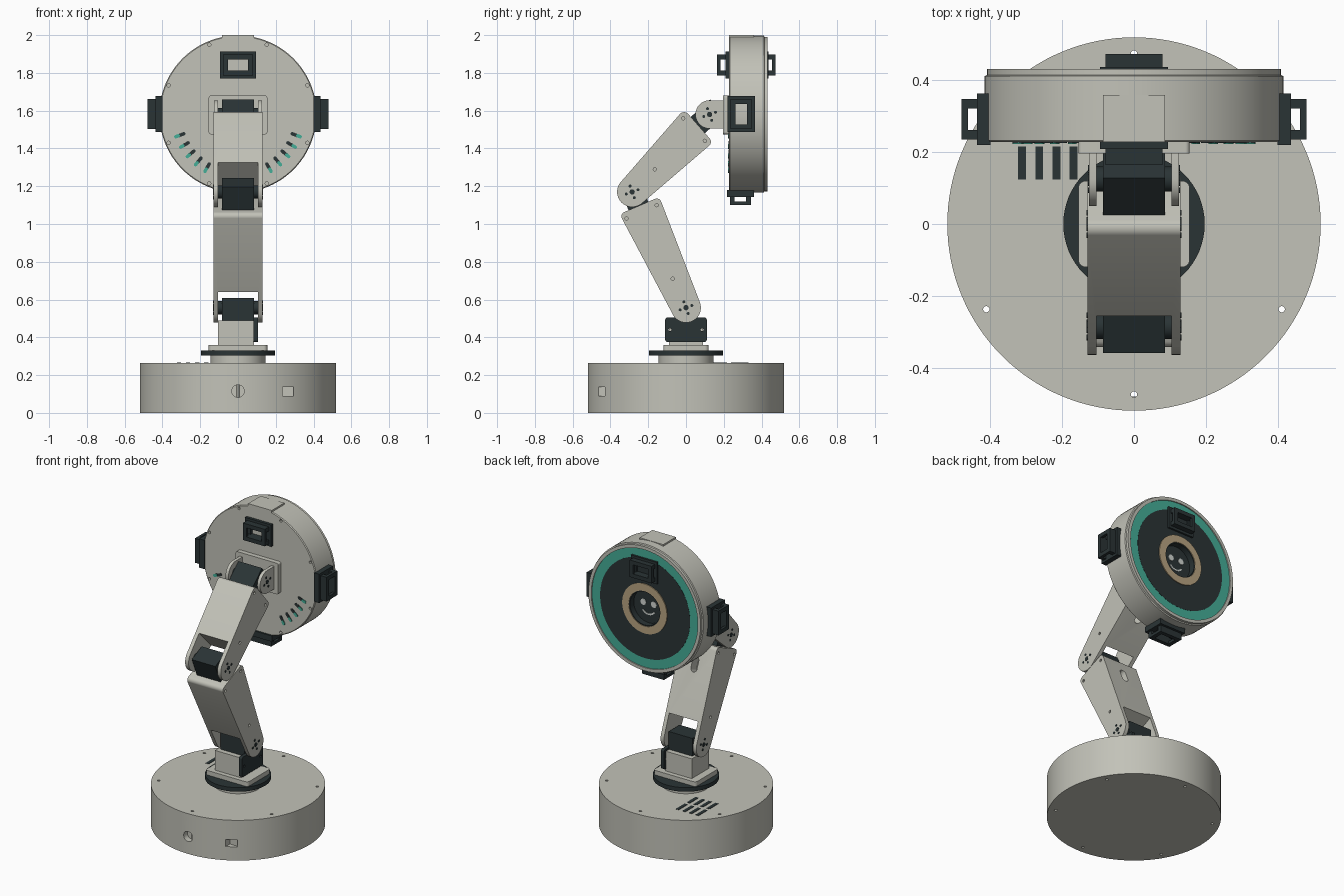
import bpy, bmesh, math
from mathutils import Matrix, Vector
from mathutils.geometry import convex_hull_2d

if "Cube" in bpy.data.objects:
    bpy.data.objects.remove(bpy.data.objects["Cube"])


def material(name, rgb):
    m = bpy.data.materials.new(name)
    m.use_nodes = True
    m.diffuse_color = (*rgb, 1)
    m.node_tree.nodes["Principled BSDF"].inputs["Base Color"].default_value = (*rgb, 1)
    return m


shell = material("warm grey plastic", (0.54, 0.54, 0.48))
dark = material("charcoal plastic", (0.023, 0.034, 0.036))
teal = material("teal light", (0.06, 0.42, 0.31))
tan = material("tan ring", (0.48, 0.37, 0.22))
pale = material("pale display", (0.65, 0.68, 0.65))

# ---------- helpers ----------
PLANES = {"x": lambda a, b, c: (c, a, b),
          "y": lambda a, b, c: (a, c, b),
          "z": lambda a, b, c: (a, b, c)}


def circle(a, b, r, n=32):
    return [(a + r * math.cos(2 * math.pi * i / n), b + r * math.sin(2 * math.pi * i / n)) for i in range(n)]


def hull(*circles):
    pts = [Vector(p) for c in circles for p in circle(*c)]
    return [tuple(pts[i]) for i in convex_hull_2d(pts)]


def prism(bm, axis, pts, lo, hi):
    f = PLANES[axis]
    rings = [[bm.verts.new(f(a, b, c)) for a, b in pts] for c in (lo, hi)]
    bm.faces.new(rings[0])
    bm.faces.new(rings[1])
    n = len(pts)
    for i in range(n):
        j = (i + 1) % n
        bm.faces.new((rings[0][i], rings[0][j], rings[1][j], rings[1][i]))


def box(bm, xs, ys, zs, matrix=Matrix()):
    lo, hi = Vector((xs[0], ys[0], zs[0])), Vector((xs[1], ys[1], zs[1]))
    size = Matrix.Diagonal((*(hi - lo), 1))
    bmesh.ops.create_cube(bm, size=1, matrix=matrix @ Matrix.Translation((lo + hi) / 2) @ size)


def lathe(bm, profile, centre_z, n=96):
    # spins (radius, y) points round the head's axis
    verts = [bm.verts.new((r, y, centre_z)) for r, y in profile]
    edges = [bm.edges.new((verts[i], verts[(i + 1) % len(verts)])) for i in range(len(verts))]
    bmesh.ops.spin(bm, geom=verts + edges, cent=(0, 0, centre_z), axis=(0, 1, 0),
                   angle=2 * math.pi, steps=n, use_merge=True)
    bmesh.ops.remove_doubles(bm, verts=bm.verts, dist=1e-5)
    bmesh.ops.dissolve_degenerate(bm, edges=bm.edges, dist=1e-5)


def finish(name, bm, mat, cutter=None):
    bmesh.ops.recalc_face_normals(bm, faces=bm.faces)
    me = bpy.data.meshes.new(name)
    bm.to_mesh(me)
    bm.free()
    me.materials.append(mat)
    ob = bpy.data.objects.new(name, me)
    bpy.context.collection.objects.link(ob)
    if cutter:
        tool = finish(name + "_cutter", cutter, mat)
        tool.hide_render = True
        mod = ob.modifiers.new("cut", "BOOLEAN")
        mod.operation, mod.solver, mod.object = "DIFFERENCE", "EXACT", tool
        graph = bpy.context.evaluated_depsgraph_get()
        ob.data = bpy.data.meshes.new_from_object(ob.evaluated_get(graph))
        ob.modifiers.clear()
        bpy.data.objects.remove(tool)
    ob.data.polygons.foreach_set("use_smooth", [True] * len(ob.data.polygons))
    ob.data.set_sharp_from_angle(angle=math.radians(30))
    return ob


def polar(r, degrees):
    return r * math.cos(math.radians(degrees)), r * math.sin(math.radians(degrees))


# ---------- base ----------
bm, cut = bmesh.new(), bmesh.new()
prism(bm, "z", circle(0, 0, 0.52, 128), 0, 0.265)
for k in range(6):
    prism(cut, "z", circle(*polar(0.475, 30 + 60 * k), 0.009, 12), -0.1, 0.4)
prism(cut, "y", circle(0, 0.115, 0.033), -0.6, -0.48)
box(cut, (0.235, 0.295), (-0.6, -0.42), (0.09, 0.137))
finish("base_drum", bm, shell, cut)

bm = bmesh.new()
for x in (-0.312, -0.264, -0.216, -0.168):
    for y in (0.17, 0.285):
        box(bm, (x - 0.011, x + 0.011), (y - 0.046, y + 0.046), (0.262, 0.267))
finish("base_vents", bm, dark)

# ---------- turntable and shoulder ----------
bm = bmesh.new()
prism(bm, "z", circle(0, 0, 0.145, 64), 0.26, 0.31)
finish("turntable_neck", bm, shell)
bm = bmesh.new()
prism(bm, "z", circle(0, 0, 0.197, 64), 0.303, 0.33)
finish("turntable_disc", bm, dark)
bm = bmesh.new()
prism(bm, "z", hull(*[(x, y, 0.02) for x in (-0.135, 0.135) for y in (-0.1, 0.1)]), 0.33, 0.36)
box(bm, (-0.105, 0.085), (-0.09, 0.09), (0.355, 0.49))
finish("shoulder_bracket", bm, shell)
bm, cut = bmesh.new(), bmesh.new()
prism(bm, "x", hull(*[(y, z, 0.012) for y in (-0.098, 0.098) for z in (0.387, 0.493)]), 0.083, 0.106)
for y in (-0.085, 0.085):
    prism(cut, "x", circle(y, 0.44, 0.008, 12), 0, 0.2)
finish("shoulder_servo_flange", bm, dark, cut)


# ---------- servos, one at each pivot ----------
def servo(name, pivot, toward, back, front):
    d = Vector(toward).normalized()
    side, p = Vector((-d.y, d.x)), Vector(pivot)
    corners = [p + d * a + side * b for a, b in
               ((-back, -0.057), (front, -0.057), (front, 0.057), (-back, 0.057))]
    bm = bmesh.new()
    prism(bm, "x", [tuple(c) for c in corners], -0.086, 0.086)
    prism(bm, "x", circle(*pivot, 0.035), -0.106, 0.106)
    finish(name, bm, dark)


shoulder, elbow, wrist = (0, 0.557), (-0.285, 1.17), (0.125, 1.58)
servo("shoulder_servo", shoulder, (0, 1), 0.1, 0.05)
servo("elbow_servo", elbow, (-0.41, 0.91), 0.1, 0.055)
servo("wrist_servo", wrist, (0.74, 0.67), 0.1, 0.055)


# ---------- arms: tapered body with a fork at the lower pivot ----------
def arm(name, pivot, radius, corner_a, corner_b, holes):
    bm, cut = bmesh.new(), bmesh.new()
    prism(bm, "x", hull((*pivot, radius), corner_a, corner_b), -0.13, 0.13)
    p = Vector(pivot)
    end = (Vector(corner_a[:2]) + Vector(corner_b[:2])) / 2
    d = (end - p).normalized()
    side = Vector((d.y, -d.x))
    fork = [p + d * a + side * b for a, b in ((-0.2, -0.2), (0.13, -0.2), (0.13, 0.2), (-0.2, 0.2))]
    prism(cut, "x", [tuple(q) for q in fork], -0.105, 0.105)
    # oval cable opening in the rear face
    q = p.lerp(end, 0.8) + side * 0.1
    frame = Matrix(((1, 0, 0, 0), (0, d.x, side.x, q.x), (0, d.y, side.y, q.y), (0, 0, 0, 1)))
    slot = bmesh.new()
    prism(slot, "z", hull((0, -0.025, 0.022), (0, 0.025, 0.022)), -0.06, 0.06)
    slot.transform(frame)
    tmp = bpy.data.meshes.new("slot")
    slot.to_mesh(tmp)
    slot.free()
    cut.from_mesh(tmp)
    bpy.data.meshes.remove(tmp)
    for y, z in holes:
        for s in (-0.13, 0.13):
            prism(cut, "x", circle(y, z, 0.009, 12), s - 0.01, s + 0.01)
    finish(name, bm, shell, cut)


arm("lower_arm", shoulder, 0.079, (-0.317, 1.04, 0.025), (-0.155, 1.11, 0.025),
    [(-0.315, 1.03), (-0.155, 1.1), (-0.07, 0.71)])
arm("upper_arm", elbow, 0.08, (-0.01, 1.562, 0.03), (0.105, 1.435, 0.027),
    [(-0.015, 1.56), (0.1, 1.44), (-0.165, 1.29)])

# ---------- pivot screws on both sides ----------
bm = bmesh.new()
for (y, z), half in ((shoulder, 0.13), (elbow, 0.13), (wrist, 0.126)):
    for s in (-half, half):
        prism(bm, "x", circle(y, z, 0.014, 16), s - 0.002, s + 0.002)
        for k in range(4):
            dy, dz = polar(0.033, 20 + 90 * k)
            prism(bm, "x", circle(y + dy, z + dz, 0.008, 12), s - 0.002, s + 0.002)
finish("pivot_screws", bm, dark)

# ---------- wrist bracket ----------
bm = bmesh.new()
for lo, hi in ((-0.126, -0.105), (0.105, 0.126)):
    prism(bm, "x", hull((*wrist, 0.075), (0.197, 1.508, 0.003), (0.197, 1.652, 0.003)), lo, hi)
prism(bm, "y", hull(*[(x, z, 0.012) for x in (-0.143, 0.143) for z in (1.487, 1.668)]), 0.197, 0.232)
finish("wrist_bracket", bm, shell)

# ---------- head ----------
HZ = 1.582
bm, cut = bmesh.new(), bmesh.new()
lathe(bm, [(0, 0.228), (0.411, 0.228), (0.416, 0.233), (0.416, 0.412), (0.409, 0.415), (0.409, 0.432),
           (0.388, 0.432), (0.388, 0.415), (0.116, 0.415), (0.116, 0.383), (0, 0.383)], HZ)
for k in range(8):
    x, z = polar(0.398, 22.5 + 45 * k)
    prism(cut, "y", circle(x, HZ + z, 0.009, 12), 0.2, 0.26)
finish("head_shell", bm, shell, cut)
bm = bmesh.new()
box(bm, (-0.086, 0.086), (0.228, 0.36), (1.95, 2.0))
finish("head_top_plate", bm, shell)

for name, mat, inner, outer, front in (("light_ring", teal, 0.327, 0.388, 0.425),
                                       ("face_disc", dark, 0.162, 0.328, 0.426),
                                       ("lens_ring", tan, 0.115, 0.163, 0.432)):
    bm = bmesh.new()
    lathe(bm, [(inner, 0.412), (inner, front), (outer, front), (outer, 0.412)], HZ)
    finish(name, bm, mat)
bm = bmesh.new()
lathe(bm, [(0, 0.381), (0, 0.388), (0.109, 0.388), (0.109, 0.428), (0.116, 0.428), (0.116, 0.381)], HZ)
finish("lens_cup", bm, dark)

# eyes and smile on the round display
bm = bmesh.new()
for x in (-0.038, 0.038):
    prism(bm, "y", circle(x, HZ + 0.02, 0.02), 0.386, 0.391)
arc = range(215, 326, 10)
smile = [polar(0.057, a) for a in arc] + [polar(0.047, a) for a in reversed(arc)]
prism(bm, "y", [(x, HZ + z) for x, z in smile], 0.386, 0.391)
finish("display_face", bm, pale)

# radial vents with the light showing through
vents, glow = bmesh.new(), bmesh.new()
for k in range(5):
    for a in (-20 - 10 * k, 200 + 10 * k):
        ends = [polar(r, a) for r in (0.305, 0.35, 0.337)]
        a0, a1, a2 = [(x, HZ + z, 0.009) for x, z in ends]
        prism(vents, "y", hull(a0, a1), 0.225, 0.23)
        prism(glow, "y", hull(a1, a2), 0.223, 0.23)
finish("head_vents", vents, dark)
finish("vent_glow", glow, teal)


# ---------- connector modules round the head ----------
def module(name, at, out, along, depth):
    w, u = Vector(out), Vector(along)
    v = w.cross(u)
    m = Matrix.Translation(at) @ Matrix((u, v, w)).transposed().to_4x4()
    bm = bmesh.new()
    for s in (-1, 1):
        def span(a, b):
            return sorted((s * a, s * b))
        box(bm, (-0.095, 0.095), span(0.036, 0.072), (-0.02, 0.018), m)
        box(bm, span(0.055, 0.095), (-0.037, 0.037), (-0.02, 0.018), m)
        box(bm, (-0.08, 0.08), span(0.03, 0.056), (0, depth), m)
        box(bm, span(0.054, 0.08), (-0.031, 0.031), (depth - 0.018, depth), m)
    finish(name, bm, dark)


module("rear_module", (0, 0.227, 1.842), (0, -1, 0), (1, 0, 0), 0.062)
module("front_module", (0, 0.42, 1.842), (0, 1, 0), (1, 0, 0), 0.053)
module("left_module", (0.42, 0.292, HZ), (1, 0, 0), (0, 0, 1), 0.06)
module("right_module", (-0.42, 0.292, HZ), (-1, 0, 0), (0, 0, 1), 0.06)
module("bottom_module", (0, 0.288, 1.16), (0, 0, -1), (1, 0, 0), 0.06)
